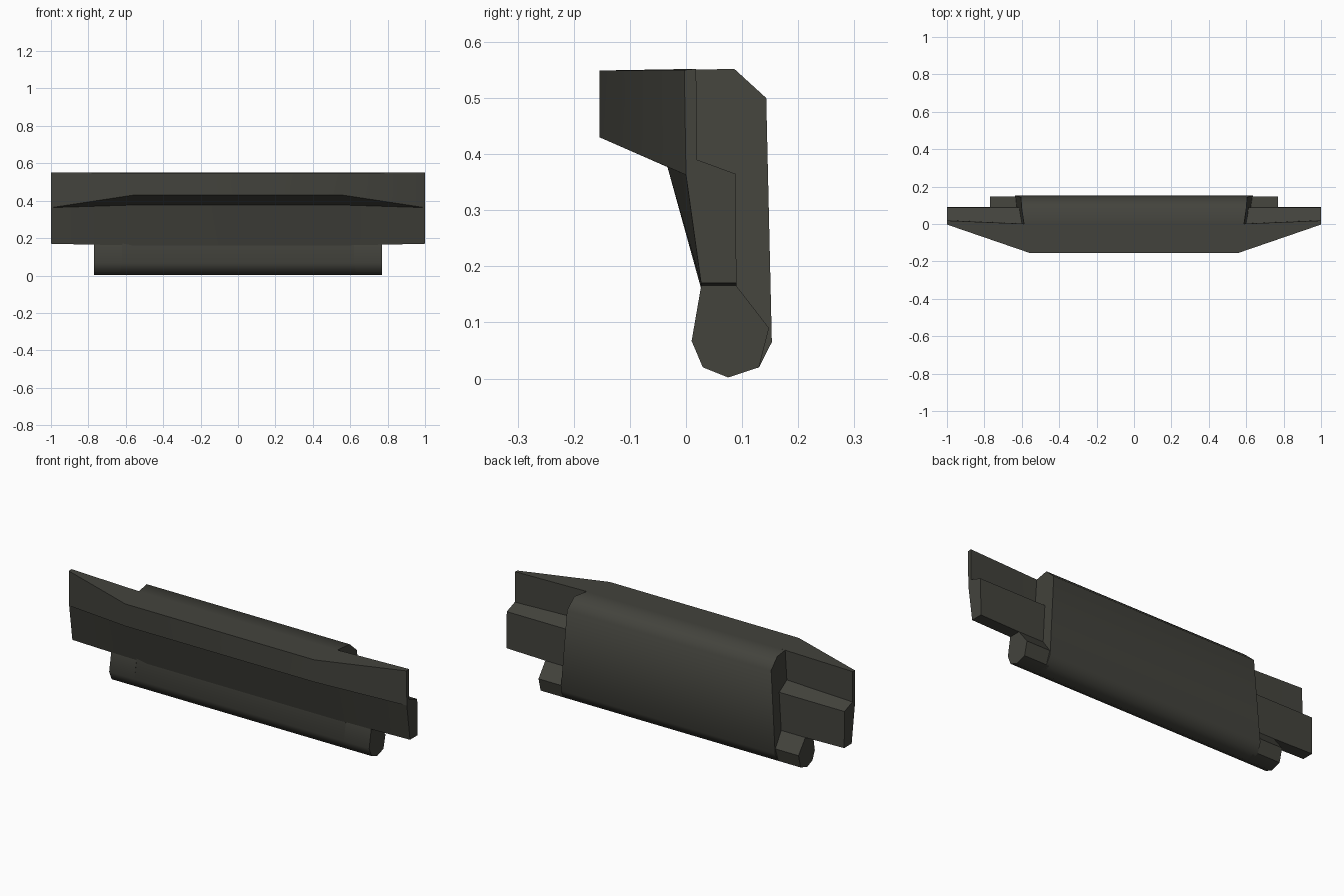
import bpy
import bmesh
import math

# Remove the default cube
cube = bpy.data.objects.get("Cube")
if cube:
    bpy.data.objects.remove(cube, do_unlink=True)

# Single dark olive grey paint
paint = bpy.data.materials.new("dark_olive_grey")
paint.use_nodes = True
color = (0.056, 0.056, 0.046, 1)
paint.diffuse_color = color
paint.node_tree.nodes["Principled BSDF"].inputs["Base Color"].default_value = color


def loft(name, sections):
    """Skin a row of matching closed sections and cap both ends."""
    bm = bmesh.new()
    rings = [[bm.verts.new(p) for p in s] for s in sections]
    for a, b in zip(rings, rings[1:]):
        for i in range(len(a)):
            j = (i + 1) % len(a)
            bm.faces.new((a[i], a[j], b[j], b[i]))
    bm.faces.new(rings[0])
    bm.faces.new(rings[-1])
    bmesh.ops.remove_doubles(bm, verts=bm.verts, dist=0.0005)
    bmesh.ops.recalc_face_normals(bm, faces=bm.faces)
    mesh = bpy.data.meshes.new(name)
    bm.to_mesh(mesh)
    bm.free()
    mesh.materials.append(paint)
    obj = bpy.data.objects.new(name, mesh)
    bpy.context.collection.objects.link(obj)
    bpy.ops.object.select_all(action="DESELECT")
    obj.select_set(True)
    bpy.context.view_layer.objects.active = obj
    bpy.ops.object.shade_smooth_by_angle(angle=math.radians(50))
    return obj


def at_x(profile, x):
    return [(x, y, z) for y, z in profile]


# Front shell: protruding lip in the middle, tapering to flat wing ends
middle = [(0, .55), (-.154, .549), (-.154, .43), (-.033, .377),
          (.027, .16), (.09, .16), (.088, .365), (.001, .395)]
tip = [(.018, .552), (-.003, .55), (0, .363), (0, .363),
       (.027, .17), (.09, .17), (.088, .365), (.02, .39)]
loft("front_shell", [at_x(tip, -1), at_x(middle, -.56),
                     at_x(middle, .56), at_x(tip, 1)])

# Rear block with side walls that widen slightly downward
rear = [(0, .55), (.086, .552), (.143, .50), (.153, .065), (.13, .02),
        (.075, .002), (.03, .02), (.01, .067), (.027, .16), (0, .377)]


def rear_side(sign):
    return [(sign * (.588 + .07 * (.55 - z) + .15 * min(y, .086)), y, z)
            for y, z in rear]


loft("rear_block", [rear_side(-1), rear_side(1)])

# Rounded lower rail ends projecting past the block
rail = [(.027, .165), (.09, .165), (.148, .09), (.13, .02),
        (.075, .002), (.03, .02), (.01, .067)]
for side, sign in (("left", 1), ("right", -1)):
    loft(side + "_rail_end", [at_x(rail, sign * .62), at_x(rail, sign * .77)])
